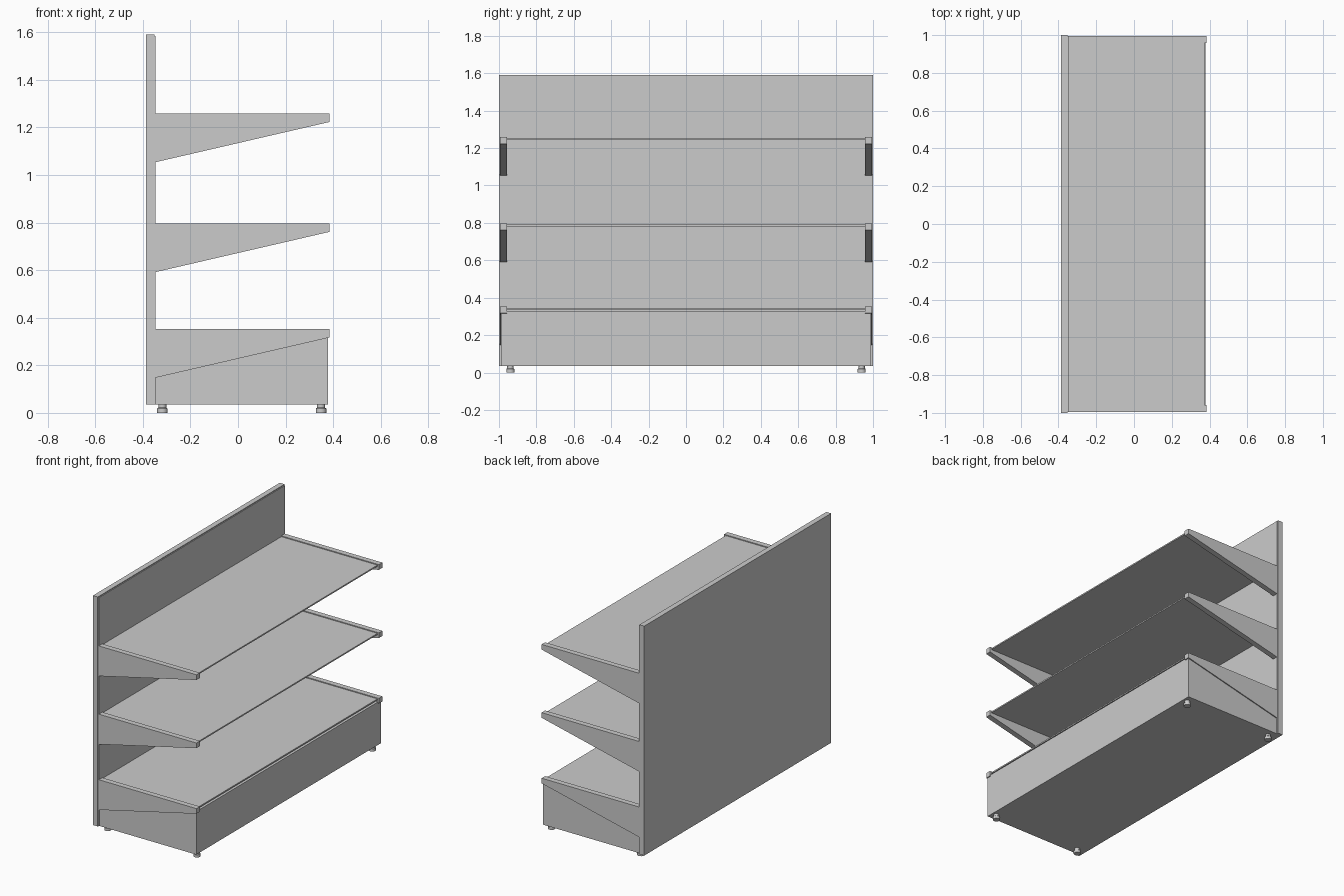
import bpy, bmesh, math

if "Cube" in bpy.data.objects:
    bpy.data.objects.remove(bpy.data.objects["Cube"])


def new_object(name, bm):
    bmesh.ops.recalc_face_normals(bm, faces=bm.faces)
    me = bpy.data.meshes.new(name)
    bm.to_mesh(me)
    bm.free()
    ob = bpy.data.objects.new(name, me)
    bpy.context.collection.objects.link(ob)
    return ob


def extrude_profile(name, pts, y0, y1):
    """Closed x-z profile extruded along y."""
    bm = bmesh.new()
    face = bm.faces.new([bm.verts.new((x, y0, z)) for x, z in pts])
    res = bmesh.ops.extrude_face_region(bm, geom=[face])
    verts = [g for g in res["geom"] if isinstance(g, bmesh.types.BMVert)]
    bmesh.ops.translate(bm, verts=verts, vec=(0, y1 - y0, 0))
    return new_object(name, bm)


def box(name, x0, x1, y0, y1, z0, z1):
    return extrude_profile(name, [(x0, z0), (x1, z0), (x1, z1), (x0, z1)], y0, y1)


def lathe(name, profile, x, y, sides=16):
    """Profile of (radius, z) spun around a vertical axis."""
    bm = bmesh.new()
    rings = []
    for r, z in profile:
        rings.append([bm.verts.new((x + r * math.cos(2 * math.pi * i / sides),
                                    y + r * math.sin(2 * math.pi * i / sides), z))
                      for i in range(sides)])
    for a, b in zip(rings, rings[1:]):
        for i in range(sides):
            j = (i + 1) % sides
            bm.faces.new((a[i], a[j], b[j], b[i]))
    bm.faces.new(rings[0])
    bm.faces.new(rings[-1])
    return new_object(name, bm)


# Back panel with a thin, slightly inset facing sheet
box("back_panel", -0.387, -0.351, -1.0, 1.0, 0.036, 1.59)
box("back_facing", -0.351, -0.346, -0.995, 0.995, 0.036, 1.584)

# Base plinth
box("base_plinth", -0.346, 0.379, -0.988, 0.988, 0.036, 0.327)

# Shelves, each carried by a tapered bracket at both ends
for n, top in enumerate((0.352, 0.796, 1.258), start=1):
    box(f"shelf_{n}", -0.346, 0.374, -0.958, 0.958, top - 0.015, top - 0.006)
    profile = [(-0.346, top), (0.385, top), (0.385, top - 0.035), (-0.346, top - 0.204)]
    for side, s in (("left", -1), ("right", 1)):
        extrude_profile(f"shelf_{n}_bracket_{side}", profile, s * 0.958, s * 0.995)

# Levelling feet
foot = [(0.022, 0.0), (0.022, 0.018), (0.017, 0.022), (0.017, 0.037)]
for fx, x in (("back", -0.318), ("front", 0.349)):
    for fy, y in (("left", -0.939), ("right", 0.939)):
        ob = lathe(f"foot_{fx}_{fy}", foot, x, y)
        bpy.context.view_layer.objects.active = ob
        bpy.ops.object.select_all(action='DESELECT')
        ob.select_set(True)
        bpy.ops.object.shade_smooth_by_angle(angle=math.radians(30))
